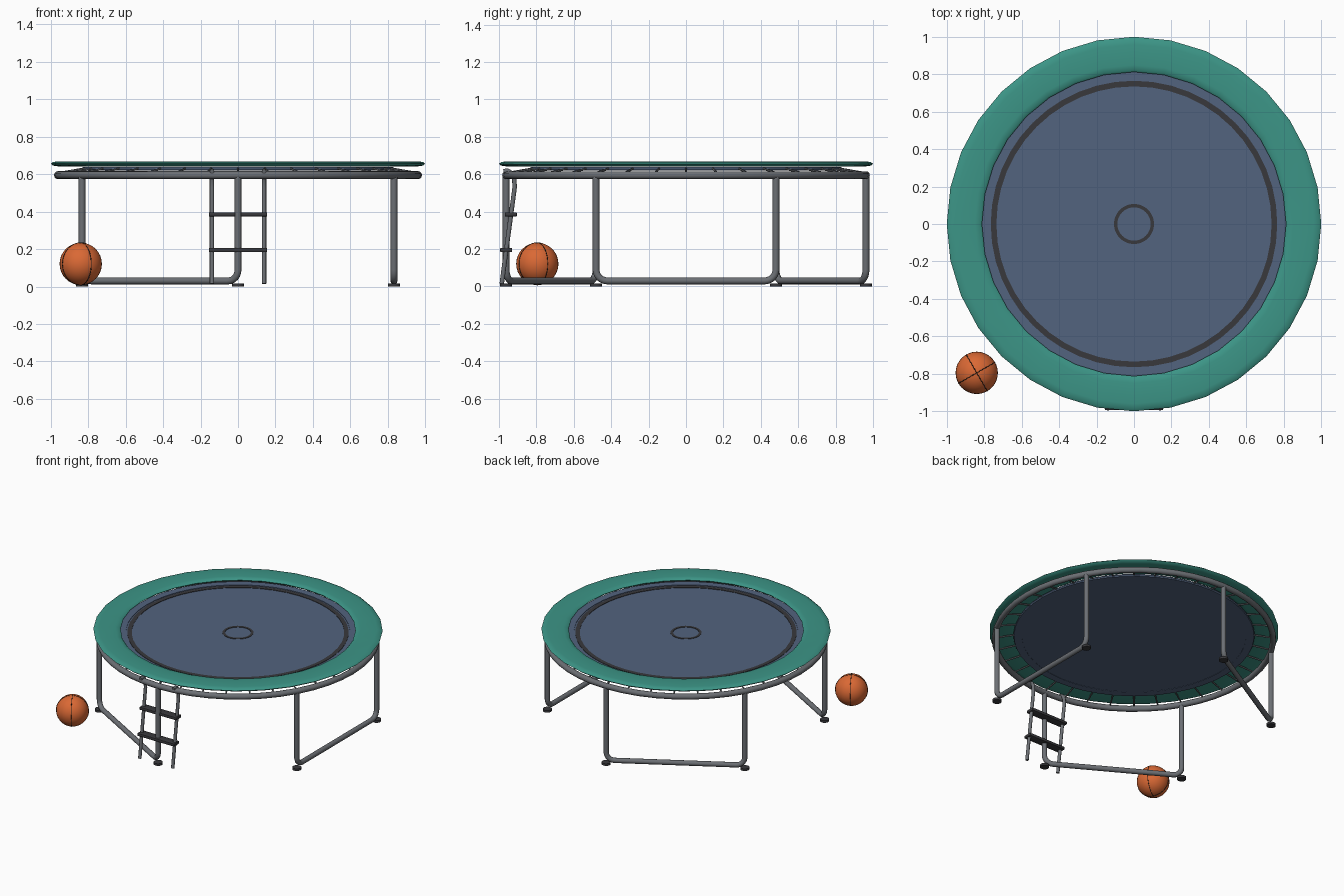
import bpy, bmesh, math
from mathutils import Vector, Matrix

if "Cube" in bpy.data.objects:
    bpy.data.objects.remove(bpy.data.objects["Cube"])


def material(name, rgb):
    m = bpy.data.materials.new(name)
    m.diffuse_color = (*rgb, 1)
    m.use_nodes = True
    m.node_tree.nodes["Principled BSDF"].inputs["Base Color"].default_value = m.diffuse_color
    return m


TEAL = material("teal", (0.045, 0.30, 0.24))
BLUE = material("blue", (0.085, 0.125, 0.21))
STEEL = material("steel", (0.15, 0.16, 0.175))
DARK = material("dark", (0.04, 0.04, 0.045))
ORANGE = material("orange", (0.70, 0.14, 0.035))
BLACK = material("black", (0.015, 0.012, 0.01))


def finish(ob, mat, angle=40):
    ob.data.materials.clear()
    ob.data.materials.append(mat)
    bpy.ops.object.select_all(action='DESELECT')
    ob.select_set(True)
    bpy.context.view_layer.objects.active = ob
    bpy.ops.object.shade_smooth_by_angle(angle=math.radians(angle))
    return ob


def from_bmesh(name, bm, mat, angle=40):
    bmesh.ops.recalc_face_normals(bm, faces=bm.faces)
    me = bpy.data.meshes.new(name)
    bm.to_mesh(me)
    bm.free()
    ob = bpy.data.objects.new(name, me)
    bpy.context.collection.objects.link(ob)
    return finish(ob, mat, angle)


def lathe_ring(name, profile, mat, n=32, angle=40):
    """Closed (radius, z) cross-section turned about the z axis."""
    bm = bmesh.new()
    rows = [[bm.verts.new((r * math.cos(i * math.tau / n), r * math.sin(i * math.tau / n), z))
             for r, z in profile] for i in range(n)]
    k = len(profile)
    for i in range(n):
        a, b = rows[i], rows[(i + 1) % n]
        for j in range(k):
            bm.faces.new((a[j], b[j], b[(j + 1) % k], a[(j + 1) % k]))
    return from_bmesh(name, bm, mat, angle)


def circle(r, z, radius, sides=12):
    return [(r + radius * math.cos(i * math.tau / sides),
             z + radius * math.sin(i * math.tau / sides)) for i in range(sides)]


def tubes(name, paths, radius, mat, resolution=4):
    """Round tubes swept along one or more point paths."""
    cu = bpy.data.curves.new(name, 'CURVE')
    cu.dimensions = '3D'
    cu.bevel_depth = radius
    cu.bevel_resolution = resolution
    cu.use_fill_caps = True
    for pts in paths:
        sp = cu.splines.new('POLY')
        sp.points.add(len(pts) - 1)
        for p, co in zip(sp.points, pts):
            p.co = (*co, 1)
    ob = bpy.data.objects.new(name, cu)
    bpy.context.collection.objects.link(ob)
    bpy.ops.object.select_all(action='DESELECT')
    ob.select_set(True)
    bpy.context.view_layer.objects.active = ob
    bpy.ops.object.convert(target='MESH')
    return finish(bpy.context.object, mat)


def disc(name, r, z0, z1, mat, n=32, x=0, y=0):
    bm = bmesh.new()
    bmesh.ops.create_cone(bm, cap_ends=True, segments=n, radius1=r, radius2=r, depth=z1 - z0,
                          matrix=Matrix.Translation((x, y, (z0 + z1) / 2)))
    return from_bmesh(name, bm, mat)


def polar(r, deg, z):
    a = math.radians(deg)
    return Vector((r * math.cos(a), r * math.sin(a), z))


FRAME_R, FRAME_Z = 0.962, 0.595

# Safety pad, jumping mat with hem and printed rings
lathe_ring("safety_pad", [(0.812, 0.656), (0.822, 0.665), (0.85, 0.669), (0.96, 0.669), (0.988, 0.665),
                          (1.0, 0.656), (0.988, 0.646), (0.96, 0.642), (0.85, 0.642), (0.822, 0.646)],
           TEAL, 32, 60)
disc("jumping_mat", 0.80, 0.622, 0.634, BLUE, 48)
lathe_ring("mat_hem", [(0.775, 0.620), (0.83, 0.620), (0.834, 0.628), (0.83, 0.638), (0.775, 0.638)],
           BLUE, 48)
for name, r, w in (("mat_outer_ring", 0.75, 0.015), ("mat_centre_ring", 0.098, 0.009)):
    lathe_ring(name, [(r - w, 0.630), (r + w, 0.630), (r + w, 0.637), (r - w, 0.637)], DARK, 48)

# Round frame and springs
lathe_ring("frame_ring", circle(FRAME_R, FRAME_Z, 0.021), STEEL, 48)
tubes("springs", [[polar(0.825, d, 0.630), polar(0.955, d, 0.608)] for d in range(0, 360, 10)],
      0.006, STEEL, 1)

# Three U-shaped legs with feet
BEND, LOW = 0.06, 0.03
for i, (d0, d1) in enumerate(((210, 270), (330, 30), (90, 150)), 1):
    a, b = polar(FRAME_R, d0, 0), polar(FRAME_R, d1, 0)
    u = (b - a).normalized()
    path = [a + Vector((0, 0, FRAME_Z))]
    for corner, side in ((a, 1), (b, -1)):
        arc = []
        for s in range(7):
            t = s / 6 * math.pi / 2
            arc.append(corner + u * side * BEND * (1 - math.cos(t))
                       + Vector((0, 0, LOW + BEND * (1 - math.sin(t)))))
        path += arc if side == 1 else arc[::-1]
    path.append(b + Vector((0, 0, FRAME_Z)))
    tubes(f"leg_{i}", [path], 0.0185, STEEL)
    for j, p in enumerate((a, b), 1):
        disc(f"foot_{i}_{j}", 0.032, 0, 0.016, DARK, 16, p.x, p.y)

# Ladder: hooked rails and two flat rungs
RAIL = [(-0.985, 0.015), (-0.916, 0.53), (-0.918, 0.575), (-0.932, 0.607), (-0.955, 0.62), (-0.975, 0.616)]
tubes("ladder_rails", [[(x, y, z) for y, z in RAIL] for x in (-0.139, 0.139)], 0.012, STEEL)
for i, (y, z) in enumerate(((-0.962, 0.195), (-0.936, 0.385)), 1):
    bm = bmesh.new()
    bmesh.ops.create_cube(bm, size=1, matrix=Matrix.Translation((0, y, z))
                          @ Matrix.Diagonal((0.312, 0.064, 0.022, 1)))
    bmesh.ops.bevel(bm, geom=bm.edges[:], offset=0.005, segments=2, affect='EDGES', profile=0.5)
    from_bmesh(f"ladder_rung_{i}", bm, DARK)

# Ball with two crossing seams
BALL = Matrix.Translation((-0.84, -0.795, 0.121))
bm = bmesh.new()
bmesh.ops.create_uvsphere(bm, u_segments=32, v_segments=16, radius=0.113, matrix=BALL)
from_bmesh("ball", bm, ORANGE)
for i, deg in enumerate((30, 120), 1):
    seam = lathe_ring(f"ball_seam_{i}", circle(0.1125, 0, 0.0022, 6), BLACK, 48, 80)
    seam.data.transform(BALL @ Matrix.Rotation(math.radians(deg), 4, 'Z')
                        @ Matrix.Rotation(math.pi / 2, 4, 'X'))
